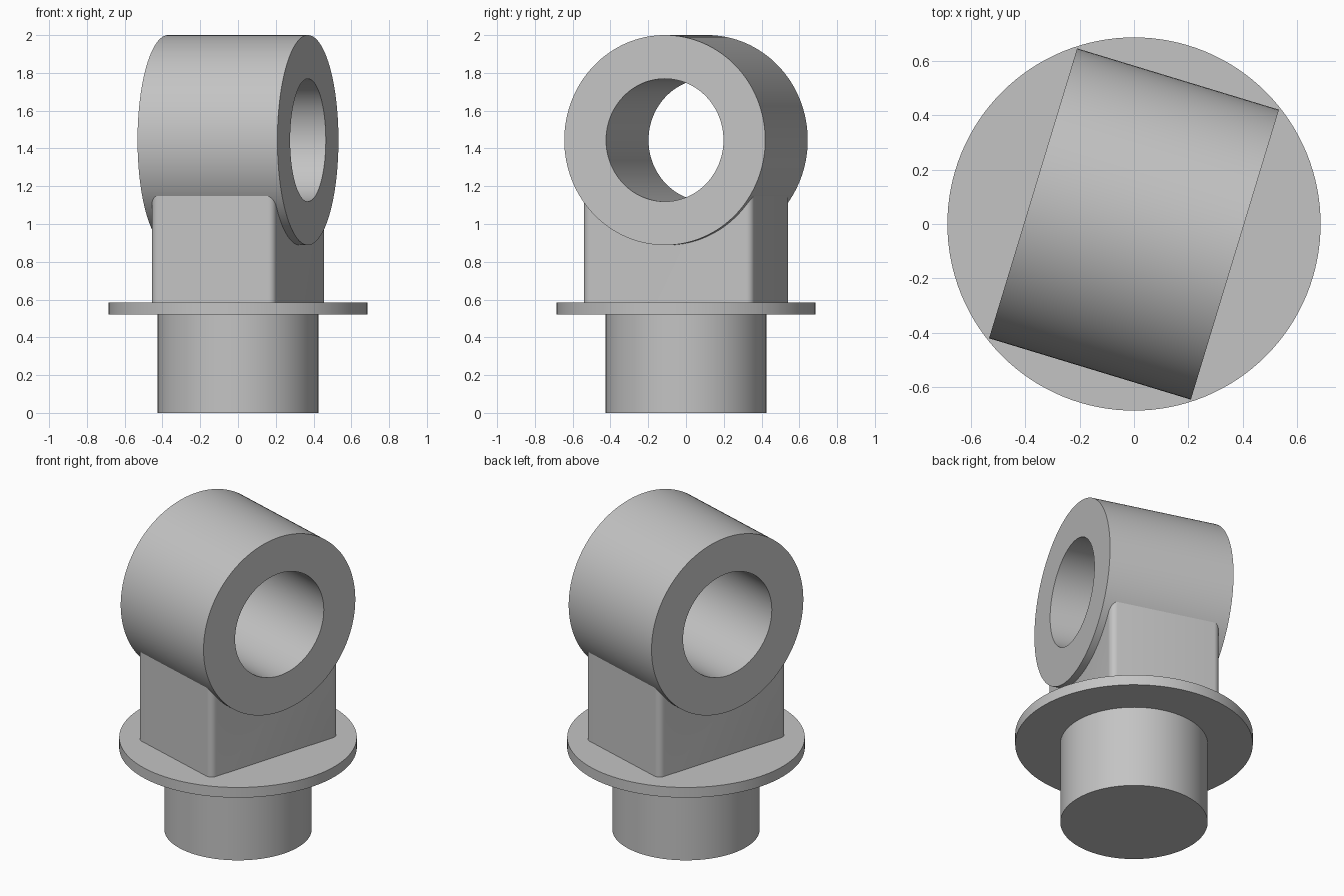
import bpy, bmesh
from math import radians, pi
from mathutils import Matrix

cube = bpy.data.objects.get("Cube")
if cube:
    bpy.data.objects.remove(cube)

grey = bpy.data.materials.new("plain grey")
grey.use_nodes = True
colour = (0.55, 0.55, 0.55, 1)
grey.diffuse_color = colour
grey.node_tree.nodes["Principled BSDF"].inputs["Base Color"].default_value = colour

SEGMENTS = 128
TURN = Matrix.Rotation(radians(-16.9), 4, 'Z')   # eye axis is turned on the flange
EYE_Z, EYE_R, BORE_R, EYE_HALF = 1.444, 0.556, 0.325, 0.387
EYE_MATRIX = Matrix.Translation((0, 0, EYE_Z)) @ TURN @ Matrix.Rotation(pi / 2, 4, 'Y')


def finish(name, bm, matrix=Matrix()):
    bmesh.ops.recalc_face_normals(bm, faces=bm.faces)
    mesh = bpy.data.meshes.new(name)
    bm.to_mesh(mesh)
    bm.free()
    mesh.transform(matrix)
    mesh.materials.append(grey)
    obj = bpy.data.objects.new(name, mesh)
    bpy.context.collection.objects.link(obj)
    return obj


def lathe(name, profile, closed=False, matrix=Matrix()):
    """Revolve (radius, height) points around z."""
    bm = bmesh.new()
    verts = [bm.verts.new((r, 0, z)) for r, z in profile]
    edges = [bm.edges.new(pair) for pair in zip(verts, verts[1:])]
    if closed:
        edges.append(bm.edges.new((verts[-1], verts[0])))
    bmesh.ops.spin(bm, geom=verts + edges, cent=(0, 0, 0), axis=(0, 0, 1),
                   angle=2 * pi, steps=SEGMENTS, use_merge=False)
    bmesh.ops.remove_doubles(bm, verts=bm.verts, dist=0.0001)
    return finish(name, bm, matrix)


def smooth(obj):
    bpy.ops.object.select_all(action='DESELECT')
    obj.select_set(True)
    bpy.context.view_layer.objects.active = obj
    bpy.ops.object.shade_smooth_by_angle(angle=radians(30))


# Round stem with its thin flange
stem = lathe("stem_and_flange", [(0, 0), (0.425, 0), (0.425, 0.52), (0.685, 0.52),
                                 (0.685, 0.585), (0, 0.585)])

# Eye ring lying across the top
eye = lathe("eye_ring", [(BORE_R, -EYE_HALF), (EYE_R, -EYE_HALF),
                         (EYE_R, EYE_HALF), (BORE_R, EYE_HALF)], True, EYE_MATRIX)

# Neck block with rounded upright corners
bm = bmesh.new()
bmesh.ops.create_cube(bm, size=1, matrix=Matrix.Translation((0, 0, 0.93))
                      @ Matrix.Diagonal((0.686, 0.941, 0.74, 1)))
upright = [e for e in bm.edges if abs(e.verts[0].co.z - e.verts[1].co.z) > 0.1]
bmesh.ops.bevel(bm, geom=upright, offset=0.04, segments=6, profile=0.5, affect='EDGES')
neck = finish("neck", bm, TURN)

# Hollow the neck top so that it ends inside the ring wall
cutter = lathe("neck_cutter", [(0, -0.6), (0.44, -0.6), (0.44, 0.6), (0, 0.6)],
               matrix=EYE_MATRIX)
cutter.hide_render = True
cut = neck.modifiers.new("bore clearance", 'BOOLEAN')
cut.operation = 'DIFFERENCE'
cut.solver = 'EXACT'
cut.object = cutter
bpy.context.view_layer.objects.active = neck
bpy.ops.object.modifier_apply(modifier=cut.name)
bpy.data.objects.remove(cutter)

for part in (stem, eye, neck):
    smooth(part)
